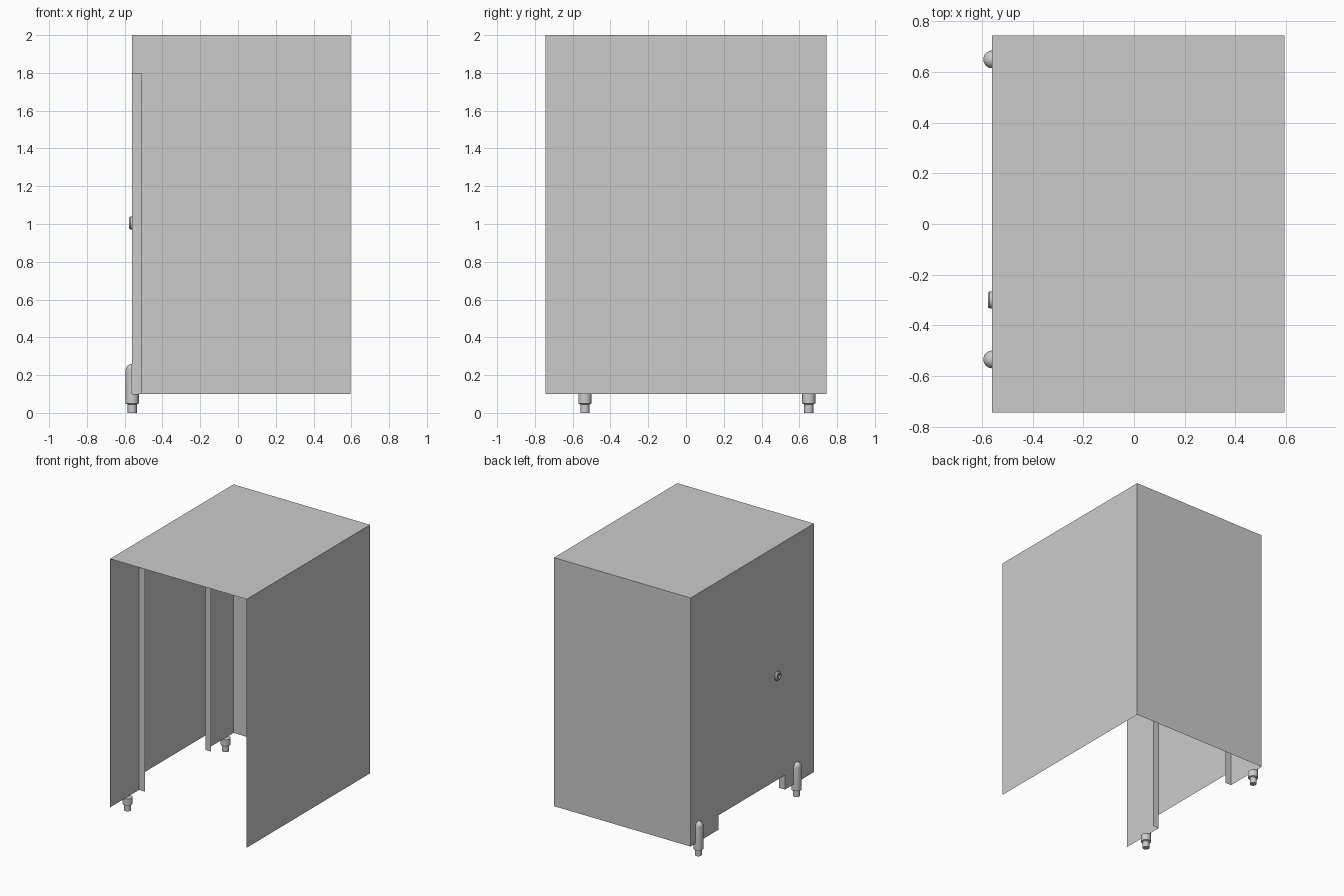
import bpy, bmesh, math

if "Cube" in bpy.data.objects:
    bpy.data.objects.remove(bpy.data.objects["Cube"])

XL, XR, Y, Z0, Z1 = -0.56, 0.595, 0.745, 0.10, 2.0   # thin-walled shell
D0, D1, DTOP, DBOT = -0.395, 0.405, 1.80, 0.21       # door opening
JAMB = -0.51


def sheet(name, polys):
    """Flat single-sided panels from corner lists."""
    bm = bmesh.new()
    for p in polys:
        bm.faces.new([bm.verts.new(c) for c in p])
    bmesh.ops.remove_doubles(bm, verts=bm.verts, dist=1e-5)
    return finish(name, bm)


def finish(name, bm, smooth=False):
    me = bpy.data.meshes.new(name)
    bm.to_mesh(me)
    bm.free()
    ob = bpy.data.objects.new(name, me)
    bpy.context.collection.objects.link(ob)
    if smooth:
        bpy.ops.object.select_all(action='DESELECT')
        ob.select_set(True)
        bpy.context.view_layer.objects.active = ob
        bpy.ops.object.shade_smooth_by_angle(angle=math.radians(35))
    return ob


def lathe(name, profile, loc, start=0, sweep=360, steps=24, rot_y=0):
    """Revolve an (r, z) profile about z."""
    bm = bmesh.new()
    a0 = math.radians(start)
    vs = [bm.verts.new((r * math.cos(a0), r * math.sin(a0), z)) for r, z in profile]
    es = [bm.edges.new(e) for e in zip(vs, vs[1:])]
    bmesh.ops.spin(bm, geom=vs + es, cent=(0, 0, 0), axis=(0, 0, 1),
                   angle=math.radians(sweep), steps=steps)
    bmesh.ops.remove_doubles(bm, verts=bm.verts, dist=1e-5)
    bmesh.ops.recalc_face_normals(bm, faces=bm.faces)
    ob = finish(name, bm, True)
    ob.location = loc
    ob.rotation_euler.y = math.radians(rot_y)
    return ob


# roof, right wall and back wall (front and bottom are open)
sheet("cubicle_shell", [
    [(XL, -Y, Z1), (XR, -Y, Z1), (XR, Y, Z1), (XL, Y, Z1)],
    [(XR, -Y, Z0), (XR, Y, Z0), (XR, Y, Z1), (XR, -Y, Z1)],
    [(XR, Y, Z0), (XL, Y, Z0), (XL, Y, Z1), (XR, Y, Z1)]])


def left_panel(y0, y1, z0, z1):
    return [(XL, y1, z0), (XL, y0, z0), (XL, y0, z1), (XL, y1, z1)]


# left wall around the doorway, and the door flush with it
sheet("left_wall", [left_panel(-Y, D0, Z0, DTOP), left_panel(D1, Y, Z0, DTOP),
                    left_panel(-Y, Y, DTOP, Z1)])
sheet("door", [left_panel(D0, D1, DBOT, DTOP)])

# doorway reveal: two jambs and a head
sheet("door_reveal", [
    [(XL, D0, Z0), (JAMB, D0, Z0), (JAMB, D0, DTOP), (XL, D0, DTOP)],
    [(XL, D1, Z0), (XL, D1, DTOP), (JAMB, D1, DTOP), (JAMB, D1, Z0)],
    [(XL, D0, DTOP), (JAMB, D0, DTOP), (JAMB, D1, DTOP), (XL, D1, DTOP)]])

# adjustable feet: full stem and collar below, half-round bullet on the wall
R = 0.035
foot = [(0, 0), (0.024, 0), (0.024, 0.045), (R, 0.05), (R, Z0), (0, Z0)]
bullet = [(R, Z0)] + [(R * math.cos(a), 0.225 + R * math.sin(a))
                      for a in (math.radians(15 * i) for i in range(7))]
for tag, y in (("front", -0.535), ("back", 0.65)):
    lathe(tag + "_foot", foot, (XL, y, 0))
    lathe(tag + "_foot_bracket", bullet, (XL, y, 0), start=90, sweep=180, steps=12)

# round latch with a recessed dial and a turn bar
dial = [(0.034, 0), (0.034, 0.01), (0.028, 0.017), (0.021, 0.017),
        (0.018, 0.007), (0, 0.007)]
lathe("latch", dial, (XL, -0.30, 1.005), rot_y=-90)
bm = bmesh.new()
bmesh.ops.create_cube(bm, size=1)
bmesh.ops.scale(bm, vec=(0.010, 0.007, 0.036), verts=bm.verts)
bar = finish("latch_bar", bm)
bar.location = (XL - 0.011, -0.30, 1.005)
